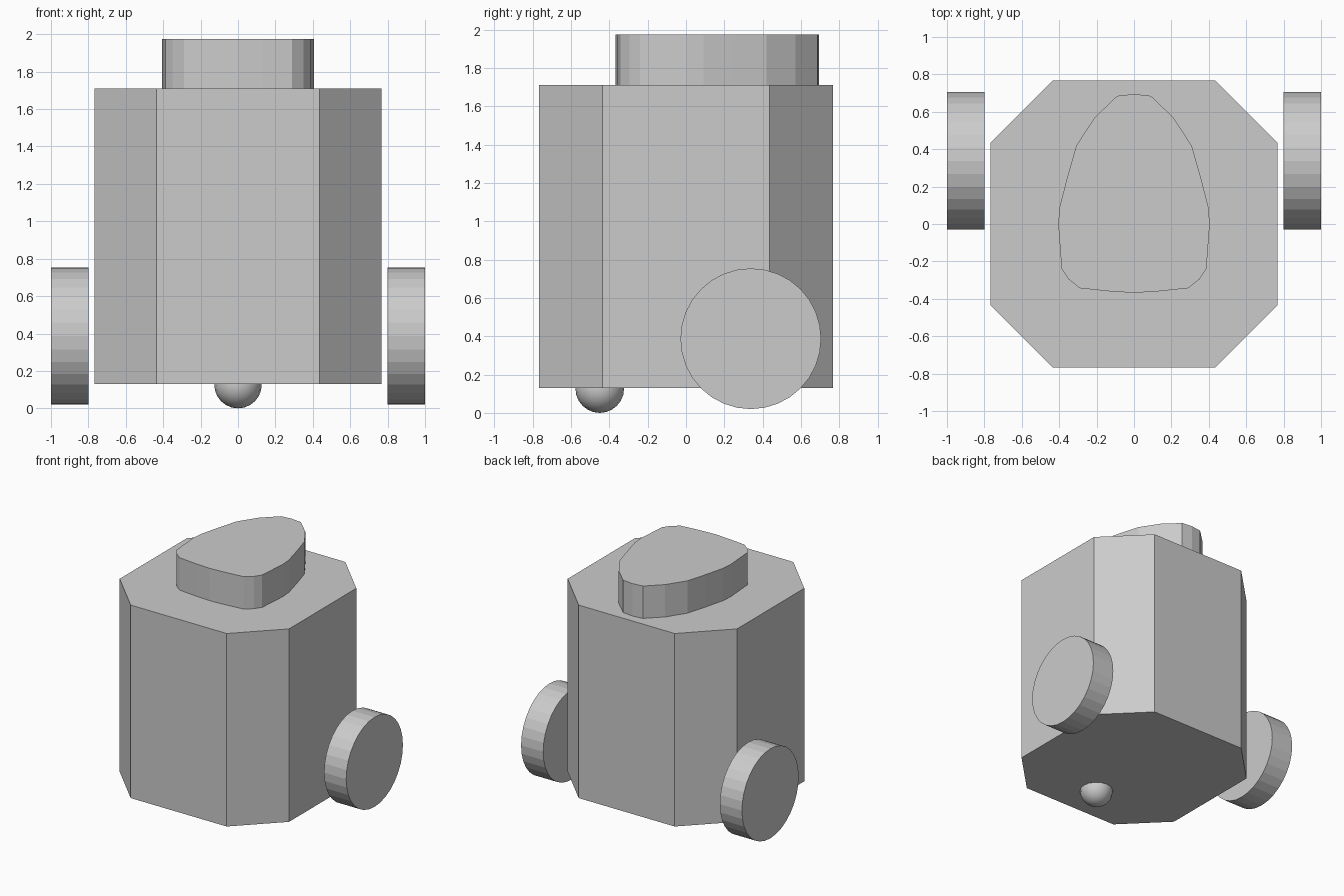
import bpy, bmesh, math

if "Cube" in bpy.data.objects:
    bpy.data.objects.remove(bpy.data.objects["Cube"])


def prism(name, outline, z0, z1):
    """Extrude a closed xy outline from z0 to z1."""
    bm = bmesh.new()
    base = bm.faces.new([bm.verts.new((x, y, z0)) for x, y in outline])
    top = bmesh.ops.extrude_face_region(bm, geom=[base])
    verts = [g for g in top["geom"] if isinstance(g, bmesh.types.BMVert)]
    bmesh.ops.translate(bm, vec=(0, 0, z1 - z0), verts=verts)
    bmesh.ops.recalc_face_normals(bm, faces=bm.faces)
    mesh = bpy.data.meshes.new(name)
    bm.to_mesh(mesh)
    bm.free()
    obj = bpy.data.objects.new(name, mesh)
    bpy.context.collection.objects.link(obj)
    return obj


# Body: square with chamfered corners
W, C = 0.767, 0.435
prism("body", [(C, -W), (W, -C), (W, C), (C, W),
               (-C, W), (-W, C), (-W, -C), (-C, -W)], 0.13, 1.71)

# Head: egg-shaped slab, right half of the outline mirrored
half = [(0.13, -0.36), (0.29, -0.343), (0.35, -0.295), (0.387, -0.24),
        (0.405, 0.0), (0.398, 0.09), (0.357, 0.25), (0.308, 0.42),
        (0.21, 0.57), (0.09, 0.685)]
outline = ([(0, -0.368)] + half + [(0, 0.695)]
           + [(-x, y) for x, y in reversed(half)])
prism("head", outline, 1.71, 1.975)

# Side wheels
for side, label in ((-1, "left"), (1, "right")):
    bpy.ops.mesh.primitive_cylinder_add(
        vertices=32, radius=0.367, depth=0.2,
        location=(side * 0.9, 0.338, 0.387), rotation=(0, math.pi / 2, 0))
    bpy.context.object.name = label + "_wheel"

# Ball caster under the front edge
bpy.ops.mesh.primitive_uv_sphere_add(segments=16, ring_count=12, radius=0.127,
                                     location=(0, -0.45, 0.127))
bpy.context.object.name = "ball_caster"
bpy.ops.object.shade_smooth()
